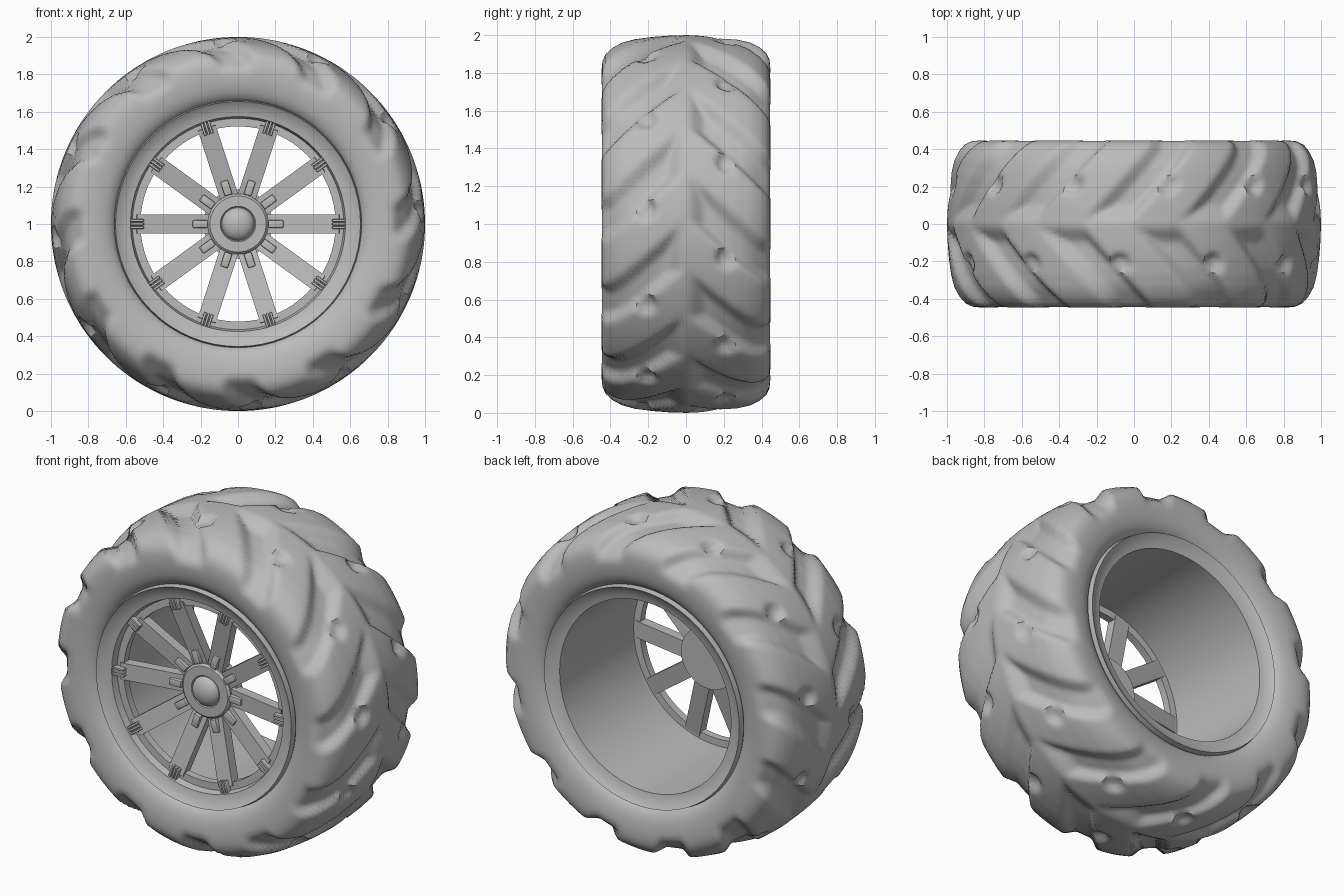
import bpy, bmesh, math
from mathutils import Matrix, Vector

cube = bpy.data.objects.get("Cube")
if cube:
    bpy.data.objects.remove(cube, do_unlink=True)

mat = bpy.data.materials.new("plain grey")
mat.use_nodes = True
GREY = (0.5, 0.5, 0.5, 1)
mat.diffuse_color = GREY
mat.node_tree.nodes["Principled BSDF"].inputs["Base Color"].default_value = GREY

LUGS, SPOKES = 12, 10
PITCH = math.tau / LUGS


def finish(name, bm, angle=35):
    """Turn a bmesh into a smooth-shaded object centred on the wheel axle."""
    bmesh.ops.recalc_face_normals(bm, faces=bm.faces)
    mesh = bpy.data.meshes.new(name)
    bm.to_mesh(mesh)
    bm.free()
    mesh.materials.append(mat)
    obj = bpy.data.objects.new(name, mesh)
    bpy.context.collection.objects.link(obj)
    obj.location.z = 1
    bpy.ops.object.select_all(action='DESELECT')
    obj.select_set(True)
    bpy.context.view_layer.objects.active = obj
    bpy.ops.object.shade_smooth_by_angle(angle=math.radians(angle))
    return obj


def revolve(name, profile, segments, shape=None, angle=35):
    """Spin a closed (radius, y) profile about the axle."""
    bm = bmesh.new()
    rings = []
    for i in range(segments):
        a = math.tau * i / segments
        pts = [shape(r, y, a) if shape else (r, y) for r, y in profile]
        rings.append([bm.verts.new((r * math.cos(a), y, r * math.sin(a))) for r, y in pts])
    n = len(profile)
    for i in range(segments):
        p, q = rings[i], rings[(i + 1) % segments]
        for j in range(n):
            k = (j + 1) % n
            bm.faces.new((p[j], p[k], q[k], q[j]))
    return finish(name, bm, angle)


def radial_boxes(name, size, r, y, tilt=0, offsets=(0,), bevel=0.0):
    """Repeat a box (radial, axial, tangential size) once per spoke."""
    bm = bmesh.new()
    for i in range(SPOKES):
        turn = Matrix.Rotation(math.tau * i / SPOKES, 4, 'Y')
        for off in offsets:
            place = turn @ Matrix.Translation((r, y, off)) @ Matrix.Rotation(tilt, 4, 'Z')
            bmesh.ops.create_cube(bm, size=1, matrix=place @ Matrix.Diagonal((*size, 1)))
    if bevel:
        bmesh.ops.bevel(bm, geom=bm.edges[:], offset=bevel, segments=2,
                        profile=0.5, affect='EDGES')
    return finish(name, bm)


def smooth(lo, hi, x):
    t = min(1, max(0, (x - lo) / (hi - lo)))
    return t * t * (3 - 2 * t)


def resample(points, step):
    out = []
    for a, b in zip(points, points[1:]):
        a, b = Vector(a), Vector(b)
        n = max(1, round((b - a).length / step))
        out += [tuple(a.lerp(b, k / n)) for k in range(n)]
    return out + [points[-1]]


def tread(r, y, a):
    """Staggered chevron lugs with small pits, sunk toward the carcass."""
    groove, pit = 1, 0
    for side, shift in ((-1, 0), (1, 0.5)):
        phase = (a + 0.9 * abs(y)) / PITCH - 0.8 - shift
        dist = abs(phase - round(phase))
        own = max(1 - smooth(0.10, 0.27, dist), smooth(0, 0.12, -side * y))
        groove = min(groove, own)
        turn = a / PITCH - 0.15 - shift
        arc = (turn - round(turn)) * PITCH * r
        d = math.hypot(arc, y - side * 0.22)
        pit = max(pit, 1 - smooth(0.025, 0.075, d))
    depth = max(0.05 * groove, 0.035 * pit) * smooth(0.80, 0.92, r)
    inward = (Vector((0.72, y * 0.4)) - Vector((r, y))).normalized() * depth
    return r + inward.x, y + inward.y


# Tyre: half section mirrored across the centre plane
half = [(0.655, 0.385), (0.675, 0.41), (0.71, 0.43), (0.76, 0.442), (0.82, 0.447),
        (0.87, 0.442), (0.905, 0.425), (0.935, 0.39), (0.96, 0.34), (0.978, 0.27),
        (0.99, 0.18), (0.997, 0.09)]
section = half + [(1.0, 0)] + [(r, -y) for r, y in reversed(half)]
revolve("tyre", resample(section, 0.025), 288, tread, 40)

# Rim: open barrel, flared lips and a narrow ring that carries the spokes
lip = [(0.575, 0.39), (0.60, 0.395), (0.635, 0.41), (0.655, 0.425), (0.662, 0.39)]
rim = ([(0.522, -0.305), (0.565, -0.305)] + lip +
       [(r, -y) for r, y in reversed(lip)] + [(0.565, -0.35), (0.522, -0.35)])
revolve("rim", rim, 64)

# Spokes dish inward from the ring to the hub
outer, inner = Vector((0.545, -0.33)), Vector((0.10, -0.25))
run = outer - inner
mid = (outer + inner) / 2
radial_boxes("spokes", (run.length, 0.06, 0.1), mid.x, mid.y, math.atan2(run.y, run.x))

# Triple clips on the ring and single tabs around the hub
radial_boxes("spoke_clips", (0.075, 0.045, 0.014), 0.54, -0.36,
             offsets=(-0.019, 0, 0.019), bevel=0.005)
radial_boxes("hub_tabs", (0.08, 0.05, 0.042), 0.202, -0.295, bevel=0.006)

# Hub disc with a domed cap
hub = [(0.001, -0.215), (0.185, -0.215), (0.185, -0.265), (0.162, -0.265), (0.162, -0.30),
       (0.15, -0.312), (0.095, -0.312), (0.09, -0.305), (0.001, -0.305)]
revolve("hub", hub, 40)

bm = bmesh.new()
bmesh.ops.create_uvsphere(bm, u_segments=32, v_segments=16, radius=0.088,
                          matrix=Matrix.Translation((0, -0.30, 0)) @
                          Matrix.Diagonal((1, 0.6, 1, 1)))
finish("hub_cap", bm, 60)
